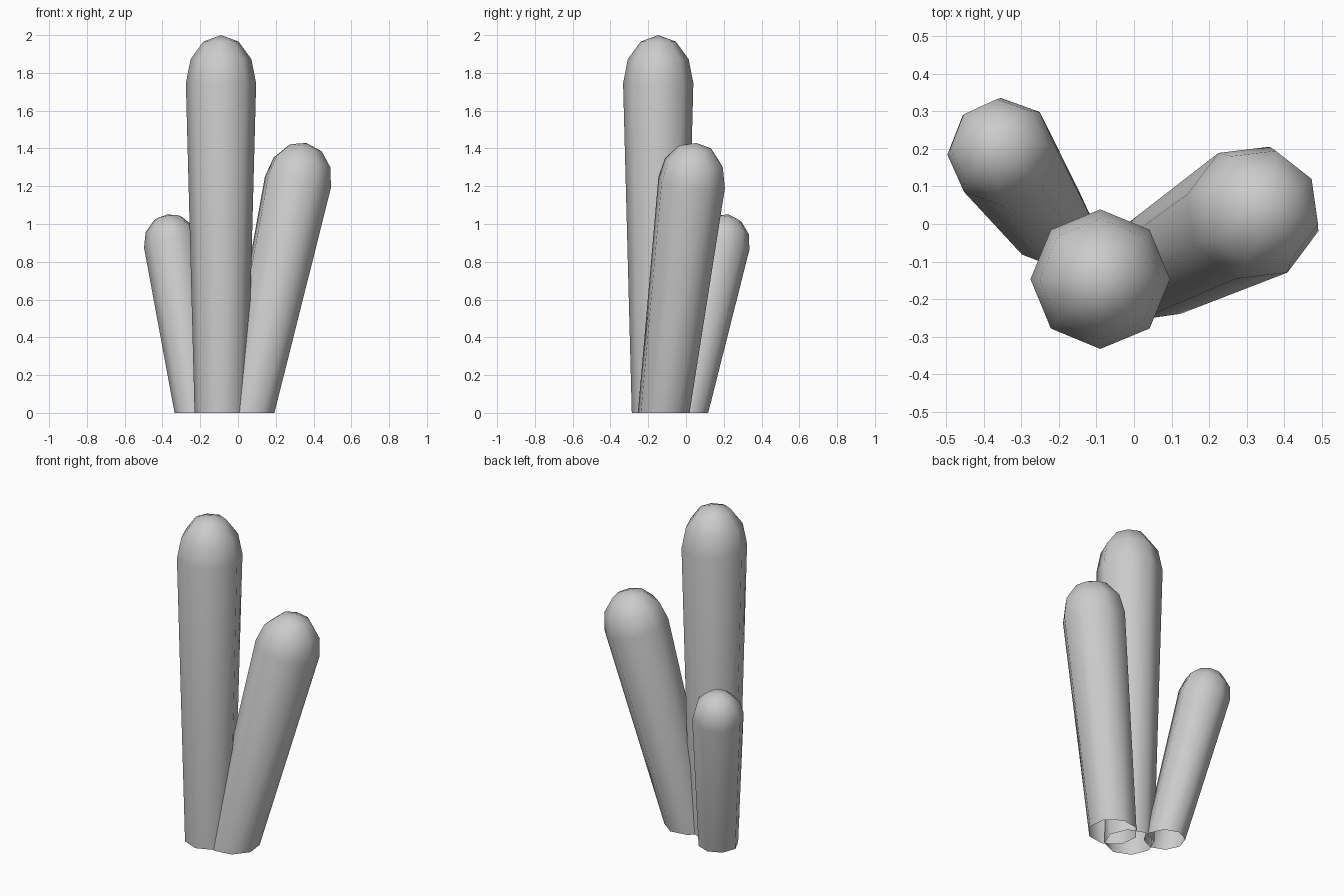
import bpy, bmesh, math
from mathutils import Vector

if "Cube" in bpy.data.objects:
    bpy.data.objects.remove(bpy.data.objects["Cube"])

SIDES = 8


def stem(name, base, shoulder, r_base, r_top, dome, phase):
    """Open-bottomed tapered column leaning from base to shoulder, with a rounded cap."""
    base, shoulder = Vector(base), Vector(shoulder)
    axis = (shoulder - base).normalized()
    tilt = Vector((0, 0, 1)).rotation_difference(axis)
    bm = bmesh.new()

    def ring(center, radius, flat=False):
        verts = []
        for i in range(SIDES):
            a = math.radians(phase) + math.tau * i / SIDES
            p = center + tilt @ Vector((radius * math.cos(a), radius * math.sin(a), 0))
            if flat:  # slide along the axis onto the ground
                p -= axis * (p.z / axis.z)
            verts.append(bm.verts.new(p))
        return verts

    # foot ring, shoulder ring and two cap rings
    rings = [ring(base, r_base, True)]
    for deg in (0, 30, 60):
        t = math.radians(deg)
        rings.append(ring(shoulder + axis * dome * math.sin(t), r_top * math.cos(t)))
    for lo, hi in zip(rings, rings[1:]):
        for i in range(SIDES):
            j = (i + 1) % SIDES
            bm.faces.new((lo[i], lo[j], hi[j], hi[i]))
    tip = bm.verts.new(shoulder + axis * dome)
    for i in range(SIDES):
        bm.faces.new((rings[-1][i], rings[-1][(i + 1) % SIDES], tip))

    for f in bm.faces:
        f.smooth = True
    mesh = bpy.data.meshes.new(name)
    bm.to_mesh(mesh)
    bm.free()
    obj = bpy.data.objects.new(name, mesh)
    bpy.context.collection.objects.link(obj)
    return obj


# Three columns growing from one clump
stem("tall_stem", (-0.09, -0.147, 0), (-0.09, -0.147, 1.745), 0.14, 0.186, 0.255, 0)
stem("right_stem", (0.055, -0.118, 0), (0.317, 0.03, 1.22), 0.14, 0.184, 0.215, 30)
stem("small_stem", (-0.222, 0.002, 0), (-0.352, 0.192, 0.895), 0.113, 0.147, 0.16, 2)
